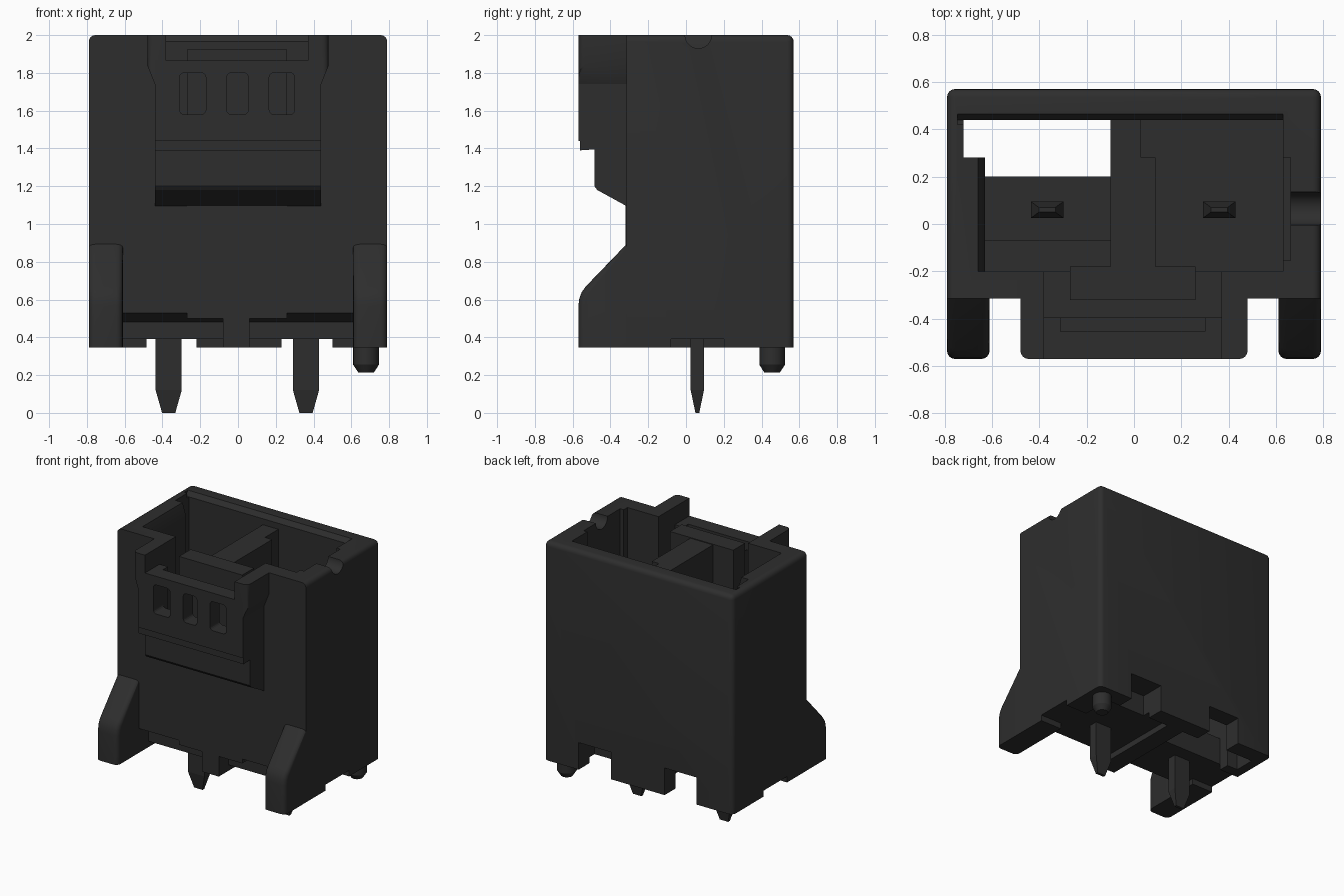
import bpy, bmesh, math
from mathutils import Vector

cube = bpy.data.objects.get("Cube")
if cube:
    bpy.data.objects.remove(cube, do_unlink=True)

plastic = bpy.data.materials.new("black_plastic")
plastic.use_nodes = True
COLOUR = (0.027, 0.027, 0.027, 1)
plastic.diffuse_color = COLOUR
plastic.node_tree.nodes["Principled BSDF"].inputs["Base Color"].default_value = COLOUR


def finish(name, bm):
    bmesh.ops.recalc_face_normals(bm, faces=bm.faces)
    mesh = bpy.data.meshes.new(name)
    bm.to_mesh(mesh)
    bm.free()
    mesh.materials.append(plastic)
    obj = bpy.data.objects.new(name, mesh)
    bpy.context.collection.objects.link(obj)
    return obj


def prism(name, profile, axis, lo, hi, bevel=0, pick=None):
    """Extrude a 2D profile along x (profile y, z) or y (profile x, z) or z (profile x, y)."""
    def place(p, d):
        return {"x": (d, p[0], p[1]), "y": (p[0], d, p[1]), "z": (p[0], p[1], d)}[axis]
    bm = bmesh.new()
    face = bm.faces.new([bm.verts.new(place(p, lo)) for p in profile])
    out = bmesh.ops.extrude_face_region(bm, geom=[face])
    verts = [v for v in out["geom"] if isinstance(v, bmesh.types.BMVert)]
    shift = Vector(place((0, 0), hi - lo))
    bmesh.ops.translate(bm, verts=verts, vec=shift)
    if bevel:
        bmesh.ops.recalc_face_normals(bm, faces=bm.faces)
        edges = [e for e in bm.edges if pick(e.verts[0].co, e.verts[1].co)]
        bmesh.ops.bevel(bm, geom=edges, offset=bevel, segments=4, profile=0.5, affect="EDGES")
    return finish(name, bm)


def box(name, x0, x1, y0, y1, z0, z1, bevel=0, pick=None):
    return prism(name, [(x0, y0), (x1, y0), (x1, y1), (x0, y1)], "z", z0, z1, bevel, pick)


def loft(name, rings):
    """Join rectangular sections (cx, cy, half_x, half_y, z) into a closed bar."""
    bm = bmesh.new()
    loops = [[bm.verts.new((cx + sx * hx, cy + sy * hy, z))
              for sx, sy in ((-1, -1), (1, -1), (1, 1), (-1, 1))]
             for cx, cy, hx, hy, z in rings]
    for a, b in zip(loops, loops[1:]):
        for i in range(4):
            j = (i + 1) % 4
            bm.faces.new((a[i], a[j], b[j], b[i]))
    bm.faces.new(loops[0])
    bm.faces.new(loops[-1])
    return finish(name, bm)


def cut(target, cutter):
    cutter.hide_render = True
    mod = target.modifiers.new("cut", "BOOLEAN")
    mod.operation, mod.solver, mod.object = "DIFFERENCE", "EXACT", cutter
    bpy.context.view_layer.objects.active = target
    bpy.ops.object.modifier_apply(modifier=mod.name)
    bpy.data.objects.remove(cutter, do_unlink=True)


def cut_box(target, *dims):
    cut(target, box("cutter", *dims))


def smooth(obj):
    bpy.ops.object.select_all(action="DESELECT")
    obj.select_set(True)
    bpy.context.view_layer.objects.active = obj
    bpy.ops.object.shade_smooth_by_angle(angle=math.radians(28))


# Housing shell with rounded back corners and rounded side and back rim
def rim(a, b):
    top = a.z > 1.99 and b.z > 1.99 and not (a.y < 0 and b.y < 0)
    return top or (a.y > 0.5 and b.y > 0.5 and abs(a.z - b.z) > 1)


housing = box("housing", -0.79, 0.79, -0.315, 0.57, 0.345, 2.0, 0.035, rim)
FLOOR = 0.6

# Two terminal chambers, with keyed widenings and a chamfered back lip
cut_box(housing, -0.63, 0.63, -0.2, 0.44, FLOOR, 2.1)
cut_box(housing, -0.72, -0.6, 0.28, 0.44, 0.3, 2.1)
cut_box(housing, -0.63, -0.1, 0.2, 0.4399, 0.3, 0.7)
cut_box(housing, 0.6, 0.66, -0.155, 0.28, 0.7, 2.1)
cut(housing, prism("lip", [(0.42, 1.965), (0.44, 1.965), (0.466, 2.002), (0.466, 2.1), (0.42, 2.1)],
                   "x", -0.745, 0.63))
cut(housing, prism("side_lip", [(-0.62, 1.9), (-0.63, 1.9), (-0.66, 2.002), (-0.66, 2.1), (-0.62, 2.1)],
                   "y", -0.2, 0.29))

# Opening from the chambers into the latch pocket
cut_box(housing, -0.38, 0.37, -0.35, -0.19, 1.2, 2.1)

# Round notch in the rim of the side wall
arc = [(0.065 + 0.07 * math.cos(t), 2.0 + 0.07 * math.sin(t))
       for t in (i * math.tau / 32 for i in range(32))]
cut(housing, prism("rim_notch", arc, "x", 0.55, 0.9))

# Underside hollows, front vents, back drain notches and side reliefs
for x0, x1 in ((-0.61, -0.08), (0.06, 0.61)):
    cut_box(housing, x0, x1, -0.25, 0.44, 0.3, 0.39)
    cut(housing, prism("vent", [(-0.4, 0.3), (-0.2, 0.3), (-0.2, 0.48), (-0.315, 0.53), (-0.4, 0.53)],
                       "x", x0, x1))
for x0, x1 in ((-0.485, -0.22), (0.23, 0.5)):
    cut_box(housing, x0, x1, 0.38, 0.7, 0.3, 0.55)
for x0, x1 in ((-0.9, -0.6), (0.6, 0.9)):
    cut_box(housing, x0, x1, -0.08, 0.2, 0.3, 0.39)
smooth(housing)

# T-shaped divider inside the shell
box("divider", -0.1, 0.09, -0.2, 0.28, 0.5, 1.92)
box("divider_back", -0.1, 0.03, 0.27, 0.45, 0.5, 1.92)
box("divider_crossbar", -0.27, 0.26, -0.32, -0.18, 0.5, 1.925)
box("floor_step", -0.64, -0.1, -0.21, -0.07, 0.5, 0.68)

# Latch block on the front, hollow behind its plate
latch = prism("latch_block", [(-0.30, 1.09), (-0.315, 1.095), (-0.47, 1.18), (-0.485, 1.2),
                              (-0.485, 1.395), (-0.56, 1.39), (-0.56, 1.44), (-0.57, 1.44),
                              (-0.57, 1.865), (-0.30, 1.865)], "x", -0.44, 0.44)
cut_box(latch, -0.38, 0.37, -0.395, -0.2, 1.2, 2.1)
cut_box(latch, -0.31, 0.30, -0.455, -0.25, 1.45, 2.1)


# Three windows with rounded corners through the plate
def window_corner(a, b):
    return abs(a.y - b.y) > 0.1


for x0, x1 in ((-0.31, -0.17), (-0.06, 0.055), (0.165, 0.30)):
    cut(latch, box("window", x0, x1, -0.7, -0.42, 1.58, 1.80, 0.025, window_corner))

# Raised wings either side of the plate, flaring outward near the top
for name, s, inner in (("right_wing", -1, -0.38), ("left_wing", 1, 0.37)):
    outline = [(inner, 1.74), (s * 0.44, 1.74), (s * 0.48, 1.84), (s * 0.48, 2.0), (inner, 2.0)]
    wing = prism(name, outline, "y", -0.57, -0.30, 0.035,
                 lambda a, b: min(abs(a.x), abs(b.x)) > 0.47 and a.y < -0.5 and b.y < -0.5)
    smooth(wing)

# Sloped support feet at the lower front corners
foot_profile = [(-0.30, 0.345), (-0.57, 0.345), (-0.57, 0.565), (-0.565, 0.605),
                (-0.552, 0.64), (-0.53, 0.67), (-0.315, 0.893), (-0.30, 0.893)]
for name, s in (("right_foot", -1), ("left_foot", 1)):
    x0, x1 = sorted((s * 0.61, s * 0.79))
    foot = prism(name, foot_profile, "x", x0, x1, 0.035,
                 lambda a, b: abs(a.x - b.x) < 0.01 and a.y + b.y < -0.7
                 and a.z + b.z > 0.75)
    smooth(foot)

# Contact pins, tapered at both ends
for name, x in (("right_pin", -0.367), ("left_pin", 0.36)):
    loft(name, [(x, 0.06, 0.035, 0.01, 0), (x, 0.06, 0.069, 0.035, 0.12),
                (x, 0.06, 0.069, 0.035, 1.45), (x, 0.06, 0.035, 0.01, 1.55)])

# Locating peg with a chamfered tip
bm = bmesh.new()
for r1, r2, z0, z1 in ((0.042, 0.068, 0.215, 0.255), (0.068, 0.068, 0.255, 0.42)):
    made = bmesh.ops.create_cone(bm, cap_ends=True, segments=32, radius1=r1, radius2=r2, depth=z1 - z0)
    bmesh.ops.translate(bm, verts=made["verts"], vec=(0.678, 0.456, (z0 + z1) / 2))
smooth(finish("locating_peg", bm))
